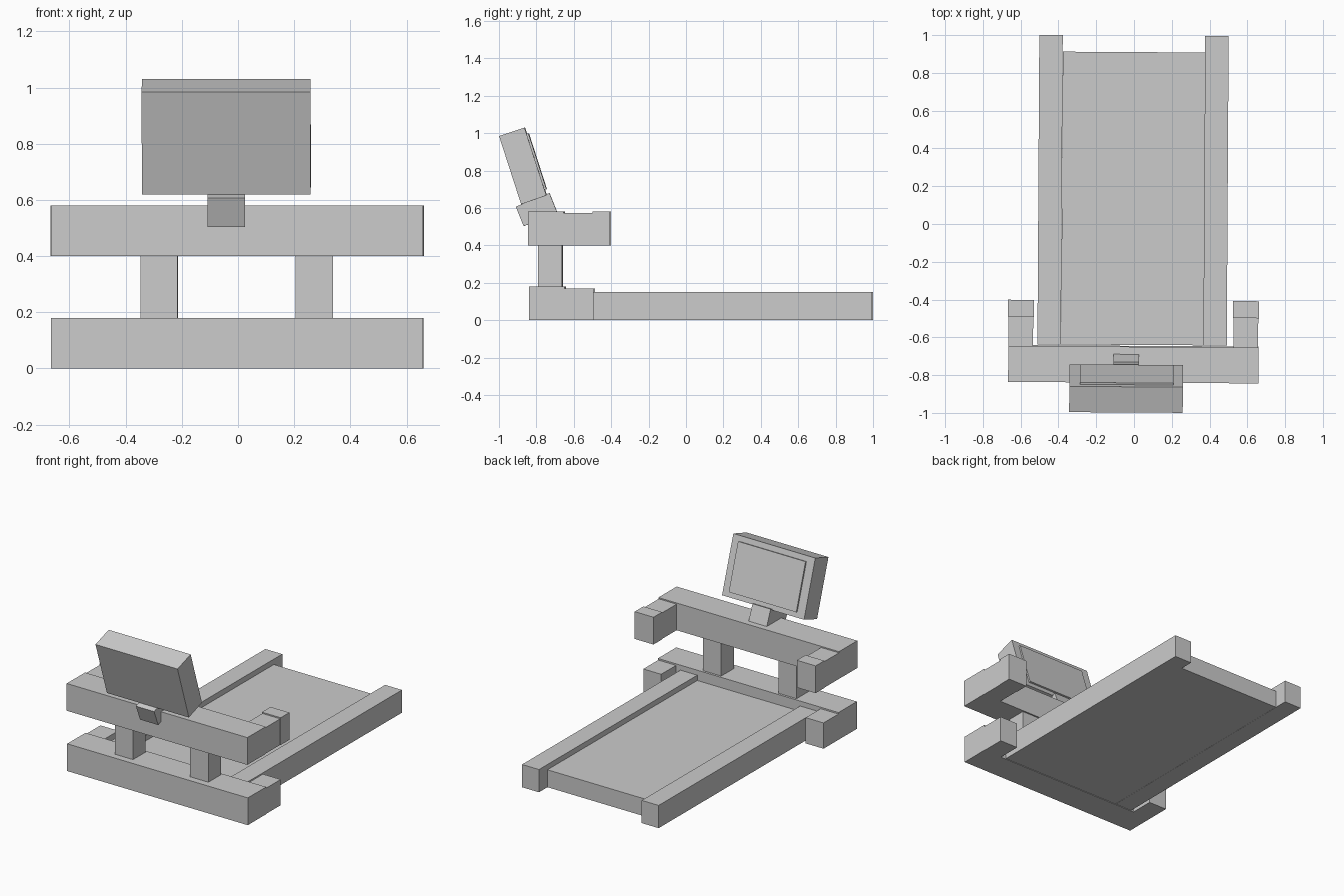
import bpy, bmesh, math
from mathutils import Matrix

if "Cube" in bpy.data.objects:
    bpy.data.objects.remove(bpy.data.objects["Cube"])

grey = bpy.data.materials.new("plain grey")
grey.diffuse_color = (0.6, 0.6, 0.6, 1)
grey.use_nodes = True
grey.node_tree.nodes["Principled BSDF"].inputs["Base Color"].default_value = grey.diffuse_color
YAW = Matrix.Rotation(math.radians(-0.35), 4, 'Z')  # the whole machine is turned slightly


def prism(name, x0, x1, profile):
    """Extrude a (y, z) profile from x0 to x1."""
    bm = bmesh.new()
    face = bm.faces.new([bm.verts.new((x0, y, z)) for y, z in profile])
    ext = bmesh.ops.extrude_face_region(bm, geom=[face])
    moved = [g for g in ext["geom"] if isinstance(g, bmesh.types.BMVert)]
    bmesh.ops.translate(bm, verts=moved, vec=(x1 - x0, 0, 0))
    bmesh.ops.recalc_face_normals(bm, faces=bm.faces)
    bm.transform(YAW)
    mesh = bpy.data.meshes.new(name)
    bm.to_mesh(mesh)
    bm.free()
    mesh.materials.append(grey)
    obj = bpy.data.objects.new(name, mesh)
    bpy.context.collection.objects.link(obj)
    return obj


def box(name, x0, x1, y0, y1, z0, z1):
    return prism(name, x0, x1, [(y0, z0), (y1, z0), (y1, z1), (y0, z1)])


# Running deck between the side rails
box("running_deck", -0.382, 0.371, -0.64, 0.91, 0, 0.115)

# Base bar and upper handle bar
box("base_bar", -0.661, 0.664, -0.835, -0.645, 0, 0.18)
box("handle_bar", -0.661, 0.664, -0.84, -0.65, 0.40, 0.58)

# Paired parts on both sides
for side, s in (("left", -1), ("right", 1)):
    def pair(name, a, b, *yz):
        x0, x1 = sorted((s * a, s * b))
        box(f"{side}_{name}", x0, x1, *yz)
    shift = 0.012 if s < 0 else 0  # rails sit a little to the left
    pair("side_rail", 0.371 + shift, 0.495 + shift, -0.64, 0.998, 0, 0.15)
    pair("base_foot", 0.53, 0.661, -0.65, -0.49, 0, 0.17)
    pair("handle_arm", 0.53, 0.661, -0.66, -0.495, 0.40, 0.572)
    pair("handle_tip", 0.526, 0.664, -0.495, -0.405, 0.40, 0.58)
    pair("post", 0.21, 0.343, -0.79, -0.66, 0.17, 0.41)

# Tilted neck, console and display plate
prism("console_neck", -0.103, 0.03,
      [(-0.91, 0.607), (-0.868, 0.503), (-0.688, 0.575), (-0.73, 0.68)])
prism("console", -0.337, 0.264,
      [(-0.998, 0.985), (-0.88, 0.62), (-0.745, 0.667), (-0.862, 1.03)])
prism("display_plate", -0.28, 0.215,
      [(-0.851, 0.996), (-0.755, 0.698), (-0.745, 0.701), (-0.841, 0.999)])
